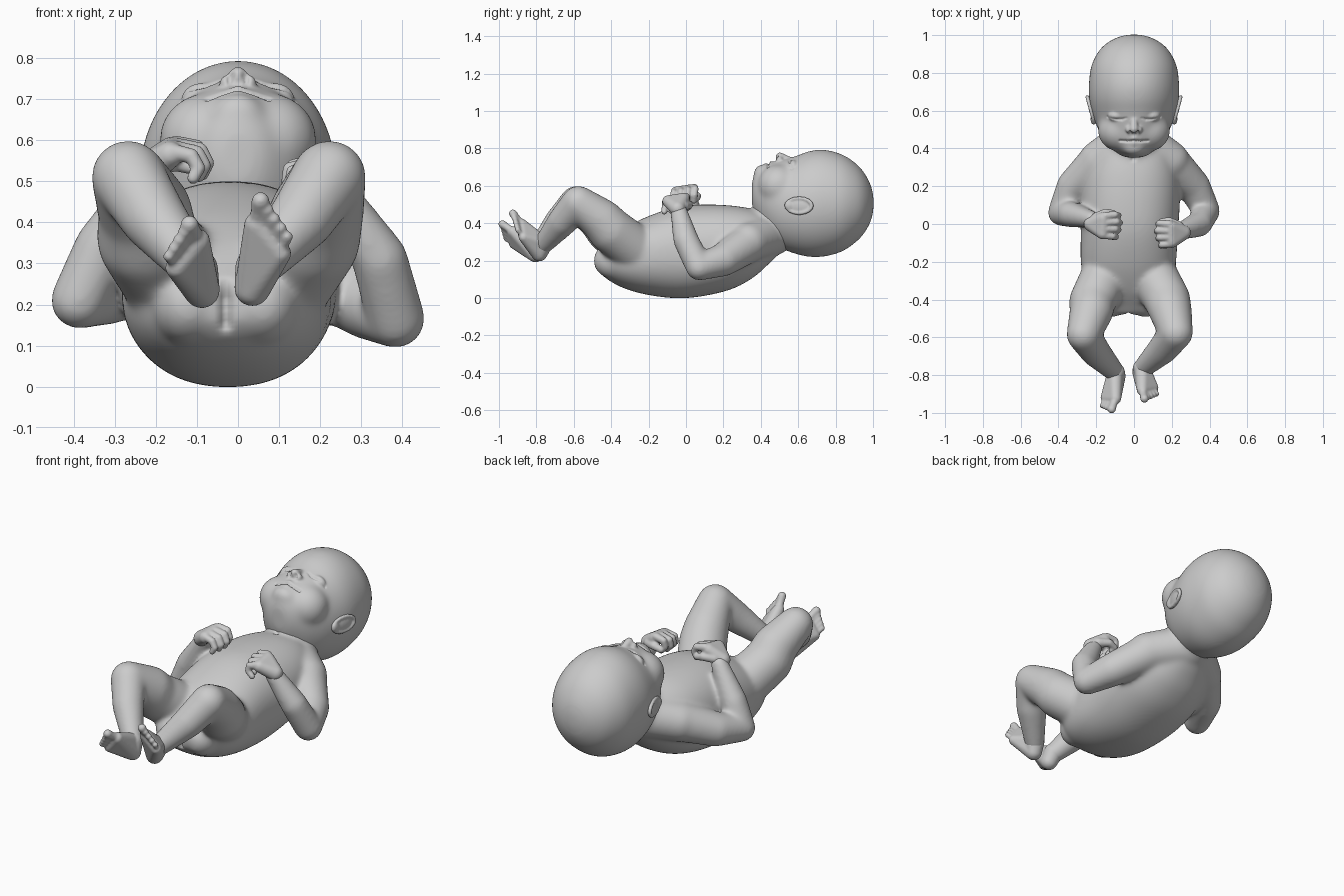
import bpy, bmesh, math
from mathutils import Vector, Matrix

if "Cube" in bpy.data.objects:
    bpy.data.objects.remove(bpy.data.objects["Cube"])


def hull(bm, *balls):
    """Convex skin around spheres given as (x, y, z, r)."""
    t = bmesh.new()
    for x, y, z, r in balls:
        bmesh.ops.create_icosphere(t, subdivisions=3, radius=r, matrix=Matrix.Translation((x, y, z)))
    res = bmesh.ops.convex_hull(t, input=t.verts)
    bmesh.ops.delete(t, geom=[v for v in t.verts if not v.link_faces], context='VERTS')
    junk = {g for g in res['geom_interior'] if isinstance(g, bmesh.types.BMVert) and g.is_valid}
    bmesh.ops.delete(t, geom=list(junk), context='VERTS')
    m = bpy.data.meshes.new("tmp")
    t.to_mesh(m)
    t.free()
    bm.from_mesh(m)
    bpy.data.meshes.remove(m)


def chain(bm, *balls):
    for a, b in zip(balls, balls[1:]):
        hull(bm, a, b)


def ball(bm, loc, size, rot=0):
    mat = Matrix.Translation(loc) @ Matrix.Rotation(rot, 4, 'Z') @ Matrix.Diagonal((*size, 1))
    bmesh.ops.create_icosphere(bm, subdivisions=4, radius=1, matrix=mat)


def spline(rows, steps=5):
    """Smooth in-between rows."""
    out = []
    for i in range(len(rows) - 1):
        quad = [rows[min(max(j, 0), len(rows) - 1)] for j in range(i - 1, i + 3)]
        for k in range(steps):
            t = k / steps
            out.append([b + .5 * t * (c - a + t * (2 * a - 5 * b + 4 * c - d + t * (3 * (b - c) + d - a)))
                        for a, b, c, d in zip(*quad)])
    return out + [rows[-1]]


def loft(bm, rings, power=1.0, n=72):
    """Rings across y: (y, centre x, half width, z low, z high)."""
    loops = []
    for y, cx, w, lo, hi in spline(rings):
        loop = []
        for i in range(n):
            c, s = math.cos(math.tau * i / n), math.sin(math.tau * i / n)
            px, pz = (math.copysign(abs(q) ** power, q) for q in (c, s))
            loop.append(bm.verts.new((cx + w * px, y, (lo + hi) / 2 + (hi - lo) / 2 * pz)))
        loops.append(loop)
    faces = [bm.faces.new(loops[0]), bm.faces.new(loops[-1][::-1])]
    for a, b in zip(loops, loops[1:]):
        faces += [bm.faces.new((a[i], b[i], b[(i + 1) % n], a[(i + 1) % n])) for i in range(n)]
    bmesh.ops.recalc_face_normals(bm, faces=faces)


def finish(bm, name, voxel, smooth):
    """Fuse overlapping pieces into one smooth skin."""
    me = bpy.data.meshes.new(name)
    bm.to_mesh(me)
    bm.free()
    ob = bpy.data.objects.new(name, me)
    bpy.context.collection.objects.link(ob)
    r = ob.modifiers.new("fuse", 'REMESH')
    r.mode, r.voxel_size = 'VOXEL', voxel
    s = ob.modifiers.new("soften", 'SMOOTH')
    s.factor, s.iterations = 0.5, smooth
    dg = bpy.context.evaluated_depsgraph_get()
    ob.data = bpy.data.meshes.new_from_object(ob.evaluated_get(dg))
    ob.modifiers.clear()
    ob.data.polygons.foreach_set("use_smooth", [True] * len(ob.data.polygons))
    return ob


def carve(ob, pts, width, push):
    """Press a soft groove along a line of points."""
    pts, push = [Vector(p) for p in pts], Vector(push)
    path = [a.lerp(b, i / 6) for a, b in zip(pts, pts[1:]) for i in range(7)] or pts
    mid = sum(path, Vector()) / len(path)
    reach = max((p - mid).length for p in path) + 4 * width
    for v in ob.data.vertices:
        if (v.co - mid).length < reach:
            d = min((v.co.xy - p.xy).length + 0.3 * abs(v.co.z - p.z) for p in path)
            v.co += push * math.exp(-(d / width) ** 2)


# torso, neck, arms and legs
bm = bmesh.new()
loft(bm, [(-.478, -.03, .08, .16, .26), (-.44, -.03, .15, .115, .29), (-.35, -.03, .215, .06, .36),
          (-.22, -.03, .25, .02, .43), (-.05, -.025, .257, -.001, .487), (.1, -.02, .262, .012, .5),
          (.25, -.01, .25, .05, .494), (.36, 0, .21, .11, .475), (.44, 0, .15, .18, .45),
          (.5, 0, .11, .24, .44)], 0.9)
hull(bm, (0, .36, .355, .125), (0, .52, .40, .145))
for x in (-.12, .06):
    ball(bm, (x, -.38, .2), (.092, .115, .1))
for s in (-1, 1):
    hull(bm, (s * .19, .335, .3, .105), (0, .46, .345, .12))
chain(bm, (-.19, .33, .30, .105), (-.32, .2, .24, .09), (-.387, .06, .21, .07),
      (-.33, .05, .34, .069), (-.225, .025, .51, .046))
chain(bm, (.19, .33, .29, .105), (.315, .2, .205, .09), (.384, .07, .165, .072),
      (.345, .0, .31, .069), (.245, -.04, .47, .046))
for hip, thigh, low, knee, calf, ankle in (
        ((-.15, -.27, .26, .13), (-.225, -.46, .42, .116), (-.22, -.41, .36, .124),
         (-.267, -.585, .51, .091), (-.205, -.675, .41, .081), (-.1, -.785, .28, .053)),
        ((.1, -.27, .26, .13), (.19, -.45, .415, .116), (.175, -.4, .36, .124),
         (.222, -.575, .51, .091), (.155, -.66, .41, .081), (.045, -.765, .285, .053))):
    chain(bm, hip, low, thigh, knee, calf, ankle)
body = finish(bm, "body", 0.009, 32)
carve(body, [(-.005, .345, .48)], .012, (0, 0, -.02))
carve(body, [(-.03, -.475, .13), (-.03, -.475, .21)], .014, (0, .025, 0))

# head: skull with full cheeks and chin, softened first
bm = bmesh.new()
loft(bm, [(1.003, 0, .03, .475, .54), (.988, 0, .09, .41, .605), (.95, 0, .155, .342, .675),
          (.9, 0, .197, .292, .727), (.83, 0, .228, .247, .77), (.74, 0, .239, .222, .793),
          (.66, 0, .237, .22, .786), (.58, 0, .219, .238, .757), (.5, 0, .19, .27, .737),
          (.44, 0, .155, .32, .722), (.4, 0, .12, .38, .70), (.365, 0, .075, .45, .66),
          (.352, 0, .04, .5, .62)])
for s in (-1, 1):
    ball(bm, (s * .075, .495, .60), (.117, .112, .115))
ball(bm, (0, .405, .66), (.065, .045, .055))
skull = finish(bm, "skull", 0.008, 40)

# face: eyelids, nose and lips
bm = bmesh.new()
bm.from_mesh(skull.data)
bpy.data.objects.remove(skull)
for s in (-1, 1):
    ball(bm, (s * .088, .572, .70), (.05, .032, .039))
    hull(bm, (s * .025, .499, .739, .02), (0, .505, .738, .022))
hull(bm, (0, .57, .733, .016), (0, .502, .756, .023))
hull(bm, (0, .495, .70, .03), (0, .458, .706, .022))
hull(bm, (-.05, .447, .692, .018), (0, .454, .715, .018), (.05, .447, .692, .018))
hull(bm, (-.035, .428, .693, .017), (0, .426, .703, .018), (.035, .428, .693, .017))
head = finish(bm, "head", 0.0058, 9)
carve(head, [(-.072, .441, .70), (-.03, .438, .72), (0, .441, .73), (.03, .438, .72), (.072, .441, .70)],
      .007, (0, 0, -.013))
for s in (-1, 1):
    carve(head, [(s * .04, .562, .73), (s * .065, .554, .738), (s * .095, .554, .736), (s * .14, .567, .70)],
          .007, (0, 0, -.01))
    carve(head, [(s * .02, .481, .757)], .009, (0, .013, -.004))

# ears: rim, bowl and lobe
for s in (-1, 1):
    bm = bmesh.new()
    rim = []
    for i in range(17):
        a = math.tau * i / 16
        y = .605 + .068 * math.cos(a)
        rim.append((s * (.229 + .27 * (y - .605)), y, .494 + .04 * math.sin(a), .0105))
    chain(bm, *rim)
    ball(bm, (s * .222, .605, .492), (.017, .066, .042), -s * .25)
    ball(bm, (s * .214, .555, .495), (.016, .03, .03))
    finish(bm, "right_ear" if s > 0 else "left_ear", 0.005, 8)


# hands with curled fingers
def hand(name, s, ox, oy, oz, bend):
    bm = bmesh.new()

    def p(x, y, z, r):
        return (s * (ox + x), oy + y, oz + z, r)
    hull(bm, p(.085, .005, -.05, .041), p(.02, .035, .0, .034), p(.025, -.045, -.01, .032))
    for i in range(4):
        y = .054 - .038 * i
        lag = (.0, -.008, .0, .014)[i]
        chain(bm, p(.01 + lag, y * .9, .015 - .006 * i, .021), p(-.04 + lag, y, .008 - .007 * i, .0185),
              p(-.058 + lag + bend, y - .004, -.025 - .006 * i, .0168),
              p(-.045 + lag + bend * 2, y - .006, -.055 - .004 * i, .0155))
    chain(bm, p(.06, .04, -.035, .026), p(.01, .066, -.03, .021), p(-.03, .062, -.042, .0175))
    finish(bm, name, 0.0055, 5)


hand("left_hand", -1, .14, -.005, .575, 0)
hand("right_hand", 1, .175, -.05, .528, .012)


# feet with five toes
def foot(name, *points):
    bm = bmesh.new()
    ankle, heel, ball_in, ball_out, toe_in, toe_out = map(Vector, points)
    hull(bm, (*ankle, .052), (*heel, .044))
    hull(bm, (*heel, .044), (*ankle, .042), (*ball_in, .03), (*ball_out, .027))
    for i in range(5):
        t = i / 4
        root, tip = ball_in.lerp(ball_out, t), toe_in.lerp(toe_out, t)
        r = .022 if i == 0 else .0168 - .0006 * i
        chain(bm, (*root, r), (*root.lerp(tip, .6), r * .88), (*tip, r))
    finish(bm, name, 0.0055, 6)


foot("left_foot", (-.1, -.785, .285), (-.088, -.805, .235), (-.098, -.925, .355), (-.15, -.92, .29),
     (-.118, -.981, .395), (-.168, -.962, .318))
foot("right_foot", (.045, -.765, .29), (.035, -.785, .24), (.045, -.88, .395), (.103, -.868, .325),
     (.055, -.925, .452), (.12, -.9, .365))
